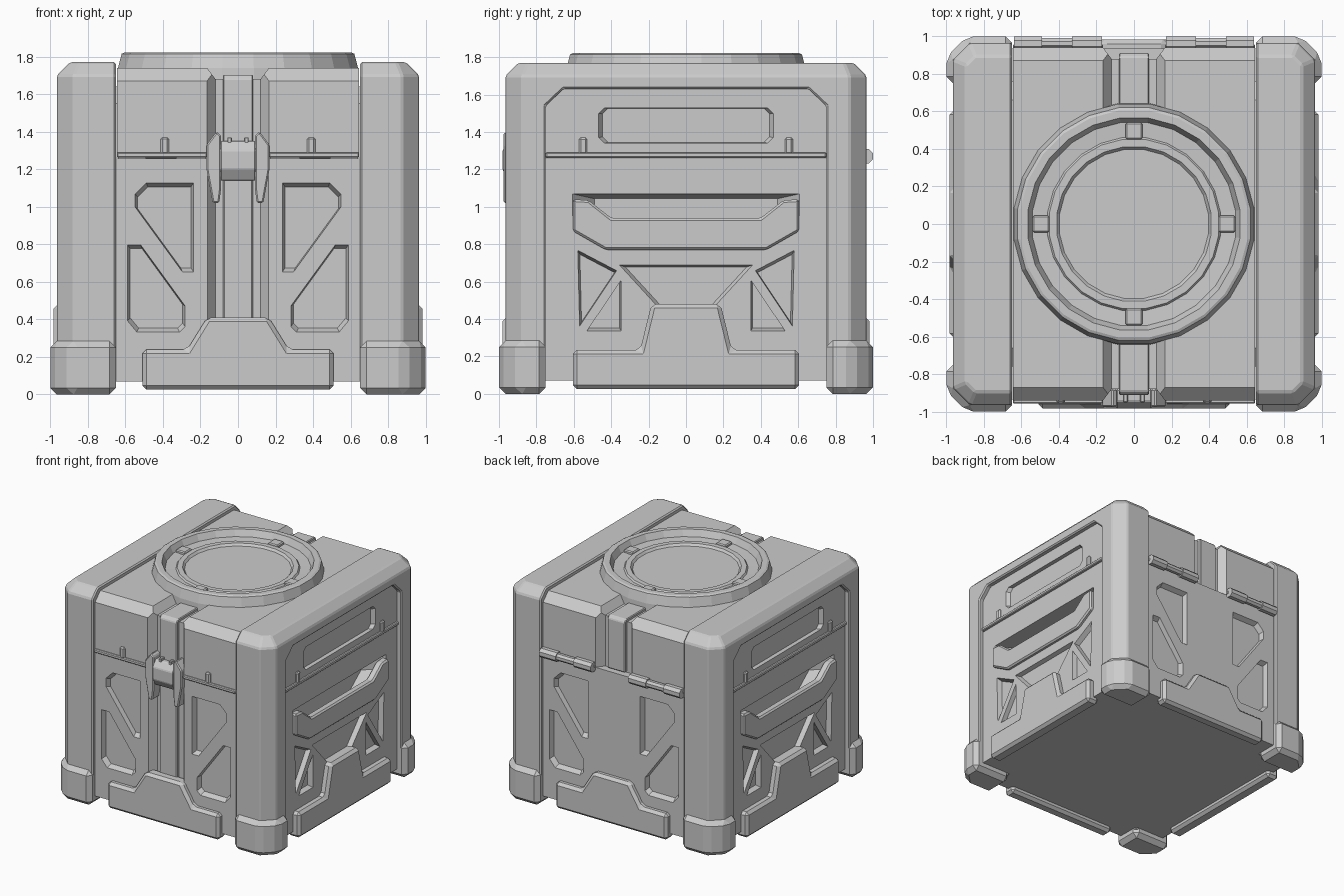
import bpy, bmesh
from math import sin, cos, pi
from mathutils import Vector

if "Cube" in bpy.data.objects:
    bpy.data.objects.remove(bpy.data.objects["Cube"])


def place(axis, u, v, d):
    return Vector({'x': (d, u, v), 'y': (u, d, v), 'z': (u, v, d)}[axis])


def prism(name, axis, pts, a, b, bevel=0.0, end_scale=1.0):
    """Extrude a 2D outline along an axis from a to b; the b end may taper."""
    cu = (min(p[0] for p in pts) + max(p[0] for p in pts)) / 2
    cv = (min(p[1] for p in pts) + max(p[1] for p in pts)) / 2
    bm = bmesh.new()
    r1 = [bm.verts.new(place(axis, u, v, a)) for u, v in pts]
    r2 = [bm.verts.new(place(axis, cu + (u - cu) * end_scale,
                             cv + (v - cv) * end_scale, b)) for u, v in pts]
    bm.faces.new(r1)
    bm.faces.new(r2)
    n = len(pts)
    for i in range(n):
        j = (i + 1) % n
        bm.faces.new((r1[i], r1[j], r2[j], r2[i]))
    bmesh.ops.recalc_face_normals(bm, faces=bm.faces)
    return finish(name, bm, bevel)


def finish(name, bm, bevel=0.0):
    me = bpy.data.meshes.new(name)
    bm.to_mesh(me)
    bm.free()
    ob = bpy.data.objects.new(name, me)
    bpy.context.collection.objects.link(ob)
    if bevel:
        add_bevel(ob, bevel)
    return ob


def add_bevel(ob, width):
    m = ob.modifiers.new("bevel", 'BEVEL')
    m.width, m.segments, m.limit_method = width, 1, 'ANGLE'
    m.angle_limit = 0.5


def box(name, x, y, z, bevel=0.0):
    return prism(name, 'z', rect(x, y), z[0], z[1], bevel)


def rect(u, v):
    return [(u[0], v[0]), (u[1], v[0]), (u[1], v[1]), (u[0], v[1])]


def sym(half):
    """Mirror a right-hand outline to a full symmetric one."""
    return half + [(-u, v) for u, v in reversed(half)]


def flip(pts, s):
    return [(u * s, v) for u, v in pts]


def cut(ob, cutter):
    m = ob.modifiers.new("cut", 'BOOLEAN')
    m.operation, m.solver, m.object = 'DIFFERENCE', 'EXACT', cutter
    bpy.context.view_layer.objects.active = ob
    bpy.ops.object.modifier_apply(modifier=m.name)
    bpy.data.objects.remove(cutter)


# Main body with corners tucked inside the posts
body = prism("body", 'z', sym([(.8, -.935), (.925, -.81), (.925, .81), (.8, .935)]), .07, 1.258)

# Recessed brace pattern on front and back
upper_brace = [(.235, 1.13), (.49, 1.13), (.55, 1.07), (.55, 1.0), (.295, .65), (.235, .65)]
lower_brace = [(.59, .8), (.52, .8), (.28, .47), (.28, .36), (.31, .33), (.54, .33), (.59, .39)]
for sy in (-1, 1):
    for sx in (-1, 1):
        for shape in (upper_brace, lower_brace):
            cut(body, prism("cutter", 'y', flip(shape, sx), .94 * sy, .895 * sy, 0, .9))

# Side recesses: handle pocket, trapezoid and triangles
pocket = sym([(.42, .8), (.61, .95), (.61, 1.07)])
trapezoid = sym([(.14, .45), (.36, .69)])
outer_tri = [(.58, .77), (.37, .66), (.57, .36)]
inner_tri = [(.345, .61), (.345, .335), (.53, .335)]
for sx in (-1, 1):
    cut(body, prism("cutter", 'x', pocket, .93 * sx, .78 * sx, 0, .8))
    cut(body, prism("cutter", 'x', trapezoid, .93 * sx, .89 * sx, 0, .9))
    for sy in (-1, 1):
        for tri in (outer_tri, inner_tri):
            cut(body, prism("cutter", 'x', flip(tri, sy), .93 * sx, .885 * sx, 0, .88))

# Lid with a channel running over front, top and back
lid = prism("lid", 'x', sym([(.94, 1.262), (.94, 1.67), (.87, 1.74)]), -.645, .645)


def channel(sy, z0, z1):
    return prism("cutter", 'z', [(-.18, .96 * sy), (.18, .96 * sy), (.12, .88 * sy), (-.12, .88 * sy)], z0, z1)


cut(body, channel(-1, .3, 1.3))
for sy in (-1, 1):
    cut(lid, channel(sy, 1.2, 1.8))
cut(lid, prism("cutter", 'y', sym([(.12, 1.68), (.18, 1.76)]), -1, 1))

# Centre strip in the channel
prism("lid_strip", 'x', sym([(.91, 1.27), (.91, 1.68), (.89, 1.703)]), -.08, .08, .006)
box("front_strip", (-.08, .08), (-.91, -.85), (.3, 1.2), .008)

# Lid side panels with a long slot
slot = sym([(.44, 1.34), (.47, 1.37), (.47, 1.5), (.44, 1.53)])
for sx in (-1, 1):
    panel = prism("lid_side_panel", 'x', sym([(.76, 1.262), (.76, 1.55), (.66, 1.64)]), .6 * sx, .925 * sx)
    cut(panel, prism("cutter", 'x', slot, .93 * sx, .895 * sx, 0, .95))

# Lips and small tabs along the lid seam
for s in (-1, 1):
    box("lid_side_lip", sorted((.9 * s, .943 * s)), (-.75, .75), (1.262, 1.29), .006)
    box("lid_end_lip", (-.645, -.165), sorted((.9 * s, .957 * s)), (1.262, 1.29), .006)
    box("lid_end_lip", (.165, .645), sorted((.9 * s, .957 * s)), (1.262, 1.29), .006)
    box("front_tab", (.39 * s - .022, .39 * s + .022), (-.957, -.9), (1.28, 1.37), .01)
    for t in (-1, 1):
        box("side_tab", sorted((.9 * s, .943 * s)), (.55 * t - .022, .55 * t + .022), (1.28, 1.37), .01)

# Side frames: chamfered slabs opened up into an arch
opening = sym([(.75, 0), (.75, 1.54), (.655, 1.63)])
for sx in (-1, 1):
    plan = [(.65, -.965), (.875, -.965), (.965, -.875), (.965, .875), (.875, .965), (.65, .965)]
    frame = prism("side_frame", 'z', flip(plan, sx), .06, 1.77)
    bm = bmesh.new()
    bm.from_mesh(frame.data)
    edges = [e for e in bm.edges if all(v.co.z > 1.7 for v in e.verts)
             and not all(abs(v.co.x) < .66 for v in e.verts)]
    bmesh.ops.bevel(bm, geom=edges, offset=.07, segments=1, affect='EDGES')
    bm.to_mesh(frame.data)
    bm.free()
    cut(frame, prism("cutter", 'x', opening, .5 * sx, 1.1 * sx))
    add_bevel(frame, .01)

# Corner feet
for sx in (-1, 1):
    for sy in (-1, 1):
        plan = [(.65, .75), (1, .75), (1, .89), (.89, 1), (.65, 1)]
        prism("corner_foot", 'z', [(x * sx, y * sy) for x, y in plan], 0, .285, .035)

# Base bumper plates on all four sides
end_plate = sym([(.51, .025), (.51, .24), (.27, .24), (.165, .41)])
side_plate = sym([(.605, .025), (.605, .235), (.245, .235), (.185, .48)])
for s in (-1, 1):
    prism("end_bumper", 'y', end_plate, .88 * s, .982 * s, .022)
    prism("side_bumper", 'x', side_plate, .87 * s, .982 * s, .022)

# Side handle grips
grip = sym([(.43, .77), (.605, .87), (.605, 1.04), (.52, 1.035), (.4, .94)])
for s in (-1, 1):
    prism("handle_grip", 'x', grip, .89 * s, .955 * s, .012)

# Front latch
cheek = [(.09, 1.38), (.115, 1.4), (.168, 1.33), (.168, 1.2), (.135, 1.02), (.1, 1.02), (.09, 1.1)]
for s in (-1, 1):
    prism("latch_cheek", 'y', flip(cheek, s), -.88, -.975, .008)
    box("latch_knuckle", (.045 * s - .012, .045 * s + .012), (-.95, -.89), (1.32, 1.37), .004)
prism("latch_block", 'x', [(-.88, 1.14), (-.945, 1.14), (-.982, 1.2), (-.982, 1.3), (-.945, 1.35), (-.88, 1.35)],
      -.095, .095, .006)

# Back hinges
def hinge(name, x0, x1, r):
    pts = [(.962 + r * cos(pi / 8 + i * pi / 4), 1.27 + r * sin(pi / 8 + i * pi / 4)) for i in range(8)]
    prism(name, 'x', pts, x0, x1)


for s in (-1, 1):
    hinge("hinge_knuckle", .17 * s, .33 * s, .041)
    hinge("hinge_pin", .33 * s, .49 * s, .03)
    hinge("hinge_knuckle", .49 * s, .64 * s, .041)

# Round hatch on the lid
profile = [(.648, 1.68), (.645, 1.74), (.625, 1.815), (.61, 1.822), (.57, 1.822), (.545, 1.77), (.465, 1.765),
           (.455, 1.778), (.415, 1.778), (.4, 1.76)]
N = 24
bm = bmesh.new()
rings = [[bm.verts.new((r * cos((i + .5) * 2 * pi / N), r * sin((i + .5) * 2 * pi / N), z)) for i in range(N)]
         for r, z in profile]
for lo, hi in zip(rings, rings[1:]):
    for i in range(N):
        j = (i + 1) % N
        bm.faces.new((lo[i], lo[j], hi[j], hi[i]))
bm.faces.new(rings[-1])
bm.faces.new(rings[0][::-1])
bmesh.ops.recalc_face_normals(bm, faces=bm.faces)
finish("lid_hatch", bm)
for dx, dy in ((1, 0), (-1, 0), (0, 1), (0, -1)):
    cx, cy = .495 * dx, .495 * dy
    box("hatch_block", (cx - .045, cx + .045), (cy - .045, cy + .045), (1.75, 1.79), .008)
